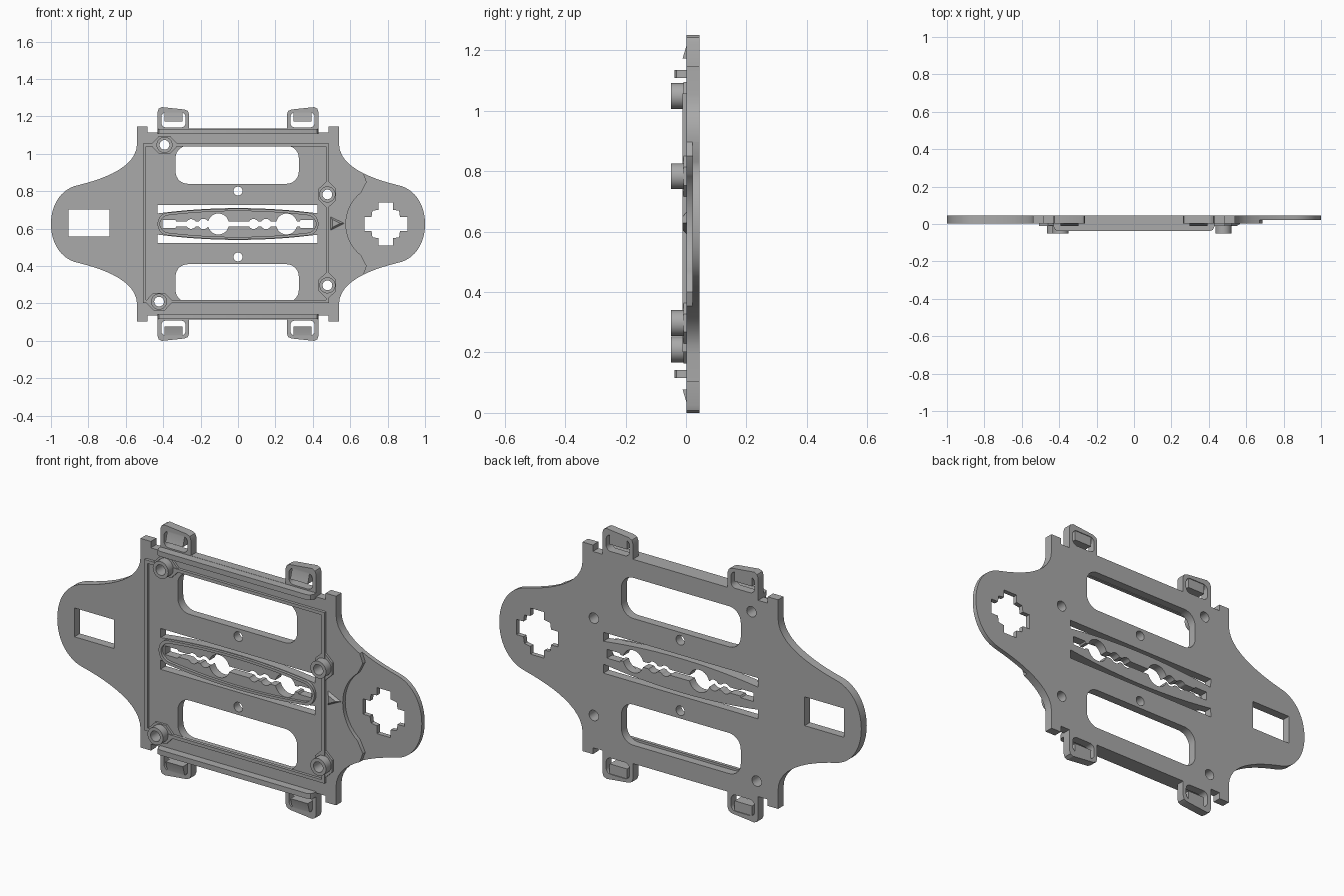
import bpy, bmesh, math
from mathutils import Matrix, Vector
from mathutils.geometry import interpolate_bezier

if "Cube" in bpy.data.objects:
    bpy.data.objects.remove(bpy.data.objects["Cube"], do_unlink=True)

MID = 0.625                      # height of the horizontal symmetry line
FRONT, BACK, STEP = 0.002, 0.045, 0.022

grey = bpy.data.materials.new("plain grey")
grey.use_nodes = True
grey.diffuse_color = (0.4, 0.4, 0.4, 1)
grey.node_tree.nodes["Principled BSDF"].inputs["Base Color"].default_value = (0.4, 0.4, 0.4, 1)
parts = []


def add_part(name, mesh):
    mesh.materials.clear()
    mesh.materials.append(grey)
    ob = bpy.data.objects.new(name, mesh)
    bpy.context.collection.objects.link(ob)
    parts.append(ob)
    return ob


def from_bmesh(name, bm):
    bmesh.ops.recalc_face_normals(bm, faces=bm.faces)
    mesh = bpy.data.meshes.new(name)
    bm.to_mesh(mesh)
    bm.free()
    return add_part(name, mesh)


def panel(name, loops, y0, y1):
    """Extrude flat outlines (the inner ones become holes) from y0 to y1."""
    curve = bpy.data.curves.new(name, "CURVE")
    curve.dimensions, curve.fill_mode = "2D", "BOTH"
    curve.extrude = (y1 - y0) / 2
    for loop in loops:
        s = curve.splines.new("POLY")
        s.points.add(len(loop) - 1)
        for p, (x, w) in zip(s.points, loop):
            p.co = (x, w, 0, 1)
        s.use_cyclic_u = True
    tmp = bpy.data.objects.new(name + "_curve", curve)
    bpy.context.collection.objects.link(tmp)
    deps = bpy.context.evaluated_depsgraph_get()
    mesh = bpy.data.meshes.new_from_object(tmp.evaluated_get(deps))
    bpy.data.objects.remove(tmp, do_unlink=True)
    bpy.data.curves.remove(curve)
    mesh.transform(Matrix.Translation((0, (y0 + y1) / 2, MID)) @ Matrix.Rotation(math.pi / 2, 4, "X"))
    bm = bmesh.new()
    bm.from_mesh(mesh)
    bpy.data.meshes.remove(mesh)
    bmesh.ops.remove_doubles(bm, verts=bm.verts, dist=1e-5)
    return from_bmesh(name, bm)


def prism(name, profile, x0, x1):
    """Extrude a (y, w) profile along x."""
    bm = bmesh.new()
    face = bm.faces.new([bm.verts.new((x0, y, MID + w)) for y, w in profile])
    new = bmesh.ops.extrude_face_region(bm, geom=[face])["geom"]
    bmesh.ops.translate(bm, vec=(x1 - x0, 0, 0), verts=[v for v in new if isinstance(v, bmesh.types.BMVert)])
    return from_bmesh(name, bm)


def bezier(a, b, c, d, n=13):
    return [tuple(p) for p in interpolate_bezier(Vector(a), Vector(b), Vector(c), Vector(d), n)]


def mir(loop):                   # mirror left to right, keeping the travel direction
    return [(-x, w) for x, w in reversed(loop)]


def flip(loop):                  # mirror top to bottom
    return [(x, -w) for x, w in reversed(loop)]


def closed(upper):               # complete an upper half outline
    return upper + [p for p in flip(upper) if abs(p[1]) > 1e-6]


def arc(cx, cw, r, a0, a1, n):
    return [(cx + r * math.cos(math.radians(a0 + (a1 - a0) * i / n)),
             cw + r * math.sin(math.radians(a0 + (a1 - a0) * i / n))) for i in range(n + 1)]


def circle(cx, cw, r, n=28):
    return arc(cx, cw, r, 0, 360, n)[:-1]


def rect(x0, w0, x1, w1, r=0.0):
    if not r:
        return [(x0, w0), (x1, w0), (x1, w1), (x0, w1)]
    return (arc(x1 - r, w1 - r, r, 0, 90, 7) + arc(x0 + r, w1 - r, r, 90, 180, 7)
            + arc(x0 + r, w0 + r, r, 180, 270, 7) + arc(x1 - r, w0 + r, r, 270, 360, 7))


# Quarter outline: rounded end, flared shoulder, ear, notch and clip tab
tip = bezier((-1, 0), (-1, 0.11), (-0.94, 0.19), (-0.857, 0.207))
flare = bezier((-0.857, 0.207), (-0.70, 0.245), (-0.54, 0.31), (-0.54, 0.43))
top = [(-0.54, 0.522), (-0.483, 0.522), (-0.483, 0.49), (-0.43, 0.49), (-0.43, 0.6),
       (-0.424, 0.617), (-0.408, 0.625), (-0.285, 0.612), (-0.268, 0.604), (-0.262, 0.588), (-0.262, 0.51)]
step = [(0.688, 0.225)] + arc(0.79, 0, 0.213, 128, 180, 12)
step[-1] = (step[-1][0], 0)
plate_half = tip + flare[1:] + top + mir(top) + mir(flare[5:]) + step
thin_half = step[::-1] + mir(tip + flare[1:6])

# Bosses: x, height from the middle, and whether they sit on an upright rail
bosses = [(-0.393, 0.423, False), (0.478, 0.158, True), (0.478, -0.328, True), (-0.422, -0.415, False)]
HOLE = 0.026


# Grip opening: a slot widened by round bites
bites = [(-0.105, 0.056), (0.26, 0.056), (-0.25, 0.026), (-0.185, 0.028), (0.083, 0.027), (0.15, 0.028)]


def grip_height(x):
    wide = [math.sqrt(max(0, r * r - (x - c) ** 2)) for c, r in bites]
    return max(wide + [0.022 if abs(x) > 0.33 else 0.014])


grip = closed([(x, grip_height(x)) for x in [-0.405 + 0.005 * i for i in range(163)]])


# Arched oval around the grip opening
def oval(inset):
    half = []
    for i in range(61):
        x = -0.43 * math.cos(math.pi * i / 60)
        bow = 0.082 - 0.028 * (x / 0.43) ** 2 - inset
        end = max(0, (abs(x) - 0.385) / 0.045)
        half.append((x * (1 - inset / 0.43), bow * math.sqrt(max(0, 1 - end * end))))
    return closed(half)


bow = [(0.425 - 0.0427 * i, 0.085 - 0.028 * ((0.425 - 0.0427 * i) / 0.425) ** 2) for i in range(21)]
slit = [(-0.43, 0.102), (0.425, 0.102)] + bow
window = rect(-0.334, 0.215, 0.325, 0.418, 0.065)
clip_hole = rect(-0.41, 0.516, -0.28, 0.597, 0.026)

upper_holes = [window, slit, circle(0, 0.176, 0.024), clip_hole, mir(clip_hole)]
holes = upper_holes + [flip(h) for h in upper_holes]
holes += [circle(x, w, HOLE) for x, w, _ in bosses]
holes += [grip, rect(-0.905, -0.067, -0.687, 0.077)]
panel("base_plate", [closed(plate_half)] + holes, FRONT, BACK)

# Thinner end with a cross shaped opening
quad = [(0.115, -0.038), (0.115, 0.038), (0.076, 0.038), (0.071, 0.071), (0.038, 0.076)]
cross = []
for k in range(4):
    c, s = math.cos(k * math.pi / 2), math.sin(k * math.pi / 2)
    cross += [(0.79 + x * c - w * s, x * s + w * c) for x, w in quad]
panel("thin_end", [closed(thin_half), cross], STEP, BACK)

# Raised lip around the grip
panel("grip_lip", [oval(0), oval(0.013)], -0.012, 0.01)

# Screw bosses with flared feet
for i, (x, w, upright) in enumerate(bosses):
    panel(f"boss_{i + 1}", [circle(x, w, 0.043), circle(x, w, HOLE)], -0.05, FRONT + 0.002)
    foot = [(0.075, 0), (0.03, 0.047), (-0.03, 0.047), (-0.075, 0), (-0.03, -0.047), (0.03, -0.047)]
    foot = [(x + (b if upright else a), w + (a if upright else b)) for a, b in foot]
    panel(f"boss_foot_{i + 1}", [foot, circle(x, w, HOLE + 0.006)], -0.009, FRONT + 0.002)

# Thin frame rails, broken where the bosses stand
L, R, T, B, H, GAP = -0.5, 0.478, 0.423, -0.415, 0.008, 0.036
runs = [("top", False, T, L - H, R + H, [-0.393]), ("bottom", False, B, L - H, R + H, [-0.422]),
        ("left", True, L, B + H, T - H, []), ("right", True, R, B + H, T - H, [-0.328, 0.158])]
for name, upright, at, start, stop, breaks in runs:
    cuts = [start] + [b + d for b in breaks for d in (-GAP, GAP)] + [stop]
    for i in range(0, len(cuts), 2):
        a, b = cuts[i], cuts[i + 1]
        shape = rect(at - H, a, at + H, b) if upright else rect(a, at - H, b, at + H)
        panel(f"{name}_rail_{i // 2 + 1}", [shape], -0.012, FRONT + 0.002)

for side, sign in (("upper", 1), ("lower", -1)):
    # Long ledge with rounded front corners, laid along the plate edge
    bm = bmesh.new()
    outline = [(-0.43, FRONT + 0.002), (-0.43, -0.015), (-0.422, -0.031), (-0.405, -0.038)]
    outline += [(-x, y) for x, y in reversed(outline)]
    face = bm.faces.new([bm.verts.new((x, y, MID + sign * 0.483)) for x, y in outline])
    new = bmesh.ops.extrude_face_region(bm, geom=[face])["geom"]
    bmesh.ops.translate(bm, vec=(0, 0, sign * 0.026), verts=[v for v in new if isinstance(v, bmesh.types.BMVert)])
    from_bmesh(f"{side}_ledge", bm)
    # Wedge shaped catches inside the clip tabs
    catch = [(-0.011, 0.548), (FRONT, 0.592), (FRONT, 0.6), (BACK - 0.004, 0.6), (BACK - 0.004, 0.548)]
    for hand, x in (("right", -0.345), ("left", 0.345)):
        prism(f"{side}_{hand}_catch", [(y, sign * w) for y, w in catch], x - 0.048, x + 0.048)

# Direction arrow with sloped sides
bm = bmesh.new()
bmesh.ops.create_cone(bm, cap_ends=True, segments=3, radius1=0.052, radius2=0.028, depth=0.016)
tilt = Matrix.Rotation(math.pi / 2, 4, "X")
point = max((tilt @ v.co for v in bm.verts), key=lambda p: Vector((p.x, p.z)).length)
turn = Matrix.Rotation(math.atan2(point.z, point.x), 4, "Y")
bmesh.ops.transform(bm, verts=bm.verts,
                    matrix=Matrix.Translation((0.519, -0.004, MID + 0.003)) @ Matrix.Diagonal((1, 1, 0.85, 1)) @ turn @ tilt)
from_bmesh("direction_arrow", bm)

# Smooth the curved walls, keep the edges crisp
bpy.ops.object.select_all(action="DESELECT")
for ob in parts:
    ob.select_set(True)
bpy.context.view_layer.objects.active = parts[0]
bpy.ops.object.shade_smooth_by_angle(angle=math.radians(30))
